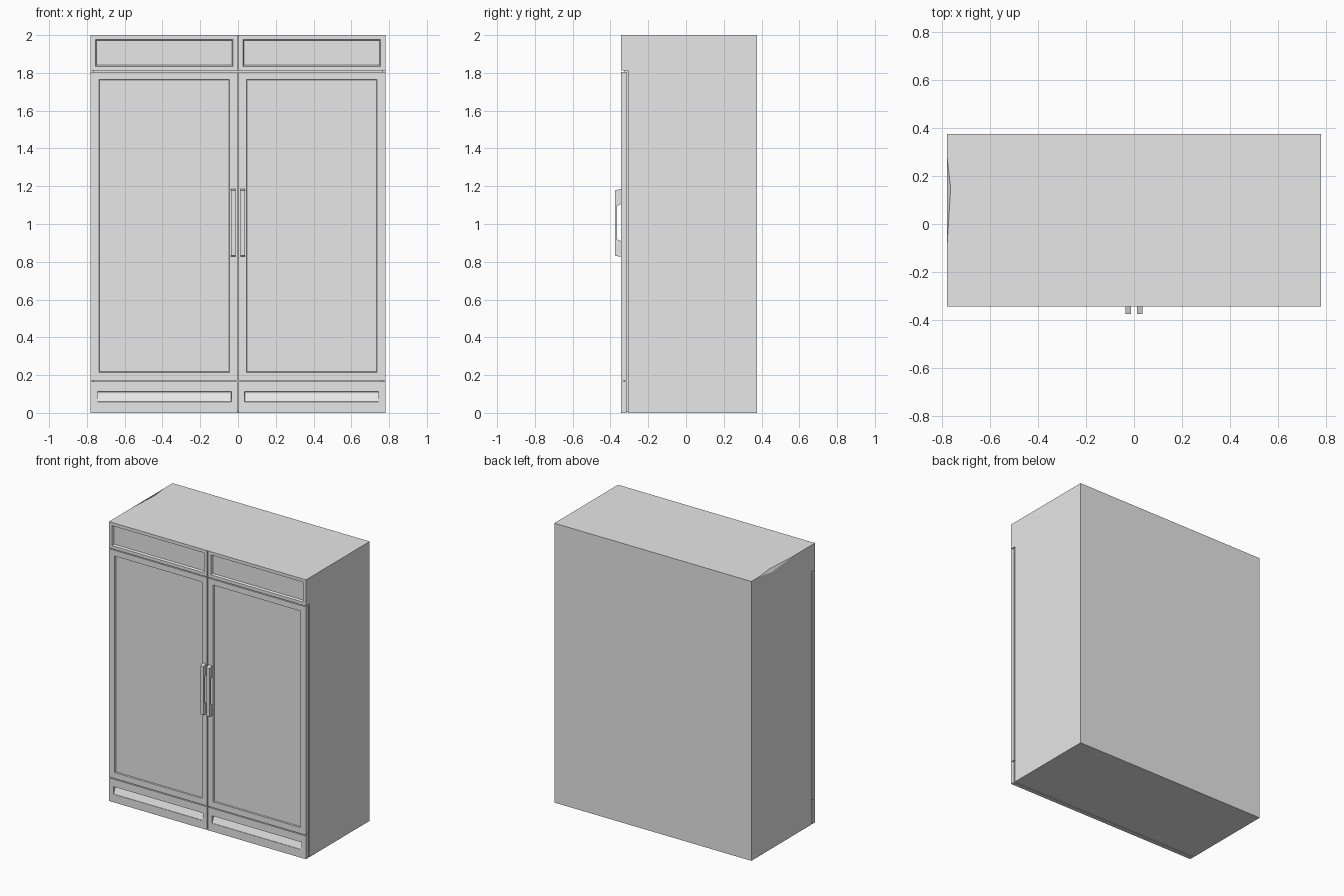
import bpy, bmesh
from mathutils import Vector

old = bpy.data.objects.get("Cube")
if old:
    bpy.data.objects.remove(old, do_unlink=True)

GREY = (0.8, 0.8, 0.8, 1)
mat = bpy.data.materials.new("light_grey_metal")
mat.use_nodes = True
mat.diffuse_color = GREY
mat.node_tree.nodes["Principled BSDF"].inputs["Base Color"].default_value = GREY

W, BACK, FRONT, TOP = 0.78, 0.375, -0.345, 2.0
HEAD = 1.812          # underside of the header
GAP = 0.003           # half width of the centre seam


def finish(name, bm):
    bmesh.ops.recalc_face_normals(bm, faces=bm.faces)
    mesh = bpy.data.meshes.new(name)
    bm.to_mesh(mesh)
    bm.free()
    mesh.materials.append(mat)
    obj = bpy.data.objects.new(name, mesh)
    bpy.context.collection.objects.link(obj)
    return obj


def extrude_profile(points, x0, x1):
    """Closed side profile of (y, z) points swept along x."""
    bm = bmesh.new()
    face = bm.faces.new([bm.verts.new((x0, y, z)) for y, z in points])
    res = bmesh.ops.extrude_face_region(bm, geom=[face])
    moved = [g for g in res["geom"] if isinstance(g, bmesh.types.BMVert)]
    bmesh.ops.translate(bm, verts=moved, vec=(x1 - x0, 0, 0))
    bmesh.ops.recalc_face_normals(bm, faces=bm.faces)
    return bm


def box(x0, x1, y0, y1, z0, z1):
    return extrude_profile([(y0, z0), (y1, z0), (y1, z1), (y0, z1)], x0, x1)


def recess(bm, face, rect, depth_low, depth_high, wall=0.003):
    """Sink a rectangle (x0, x1, z0, z1) into a front face."""
    mid = face.calc_center_median()
    bmesh.ops.inset_region(bm, faces=[face], thickness=0.02)
    for w in (0, wall):
        if w:
            bmesh.ops.inset_region(bm, faces=[face], thickness=w)
        for v in face.verts:
            v.co.x = rect[0] + w if v.co.x < mid.x else rect[1] - w
            high = v.co.z > mid.z
            v.co.z = rect[3] - w if high else rect[2] + w
            if w:
                v.co.y += depth_high if high else depth_low


def front_face(bm):
    return min(bm.faces, key=lambda f: f.calc_center_median().y)


def mirrored(a, b, side):
    return tuple(sorted((a * side, b * side)))


# Cabinet shell with overhanging header
bm = extrude_profile([(BACK, 0), (BACK, TOP), (FRONT, TOP), (FRONT, HEAD),
                      (-0.306, HEAD), (-0.306, 0)], -W, W)

# Small dent in the upper side edge
edge = next(e for e in bm.edges
            if all(v.co.x < -0.7 and v.co.z > 1.99 for v in e.verts))
cut = bmesh.ops.bisect_edges(bm, edges=[edge], cuts=3)
verts = sorted((g for g in cut["geom_split"] if isinstance(g, bmesh.types.BMVert)),
               key=lambda v: v.co.y)
for v, y in zip(verts, (-0.09, 0.14, 0.28)):
    v.co.y = y
roof = next(f for f in verts[0].link_faces if abs(f.normal.z) > 0.9)
bmesh.utils.face_split(roof, verts[0], verts[2], coords=[(-0.765, 0.15, TOP)])
verts[1].co.z = 1.978

# Header front: centre seam and two framed recesses
for x in (-GAP, GAP):
    faces = [f for f in bm.faces if all(abs(v.co.y - FRONT) < 1e-4 for v in f.verts)]
    geom = set(faces)
    for f in faces:
        geom.update(f.edges)
        geom.update(f.verts)
    bmesh.ops.bisect_plane(bm, geom=list(geom), plane_co=Vector((x, 0, 0)),
                           plane_no=Vector((1, 0, 0)))
faces = [f for f in bm.faces if all(abs(v.co.y - FRONT) < 1e-4 for v in f.verts)]
for f in faces:
    x = f.calc_center_median().x
    if abs(x) < 0.1:
        bmesh.ops.inset_region(bm, faces=[f], thickness=0.0005)
        for v in f.verts:
            v.co.y += 0.012
    else:
        s = 1 if x > 0 else -1
        recess(bm, f, mirrored(0.027, 0.755, s) + (1.835, 1.977), 0.014, 0.014, 0.006)
finish("cabinet", bm)

# Gasket core set back in the seam behind the doors
finish("door_gasket", box(-W + 0.012, W - 0.012, -0.325, -0.3, 0.004, HEAD))

HANDLE = [(-0.34, 0.826), (-0.375, 0.832), (-0.375, 1.178), (-0.34, 1.188),
          (-0.34, 1.107), (-0.364, 1.097), (-0.364, 0.918), (-0.34, 0.906)]

for s, side in ((1, "left"), (-1, "right")):
    # Door with a shallow inset panel
    bm = box(*mirrored(GAP, W, s), FRONT, -0.314, 0.172, 1.806)
    recess(bm, front_face(bm), mirrored(0.045, 0.735, s) + (0.215, 1.765), 0.008, 0.008)
    finish(side + "_door", bm)

    # Kick plate with a sloped vent slot
    bm = box(*mirrored(GAP, W, s), FRONT, -0.314, 0, 0.166)
    recess(bm, front_face(bm), mirrored(0.035, 0.745, s) + (0.058, 0.112),
           0.002, 0.024, 0.001)
    finish(side + "_kick_plate", bm)

    # Pull handle
    finish(side + "_handle", extrude_profile(HANDLE, *mirrored(0.012, 0.036, s)))
